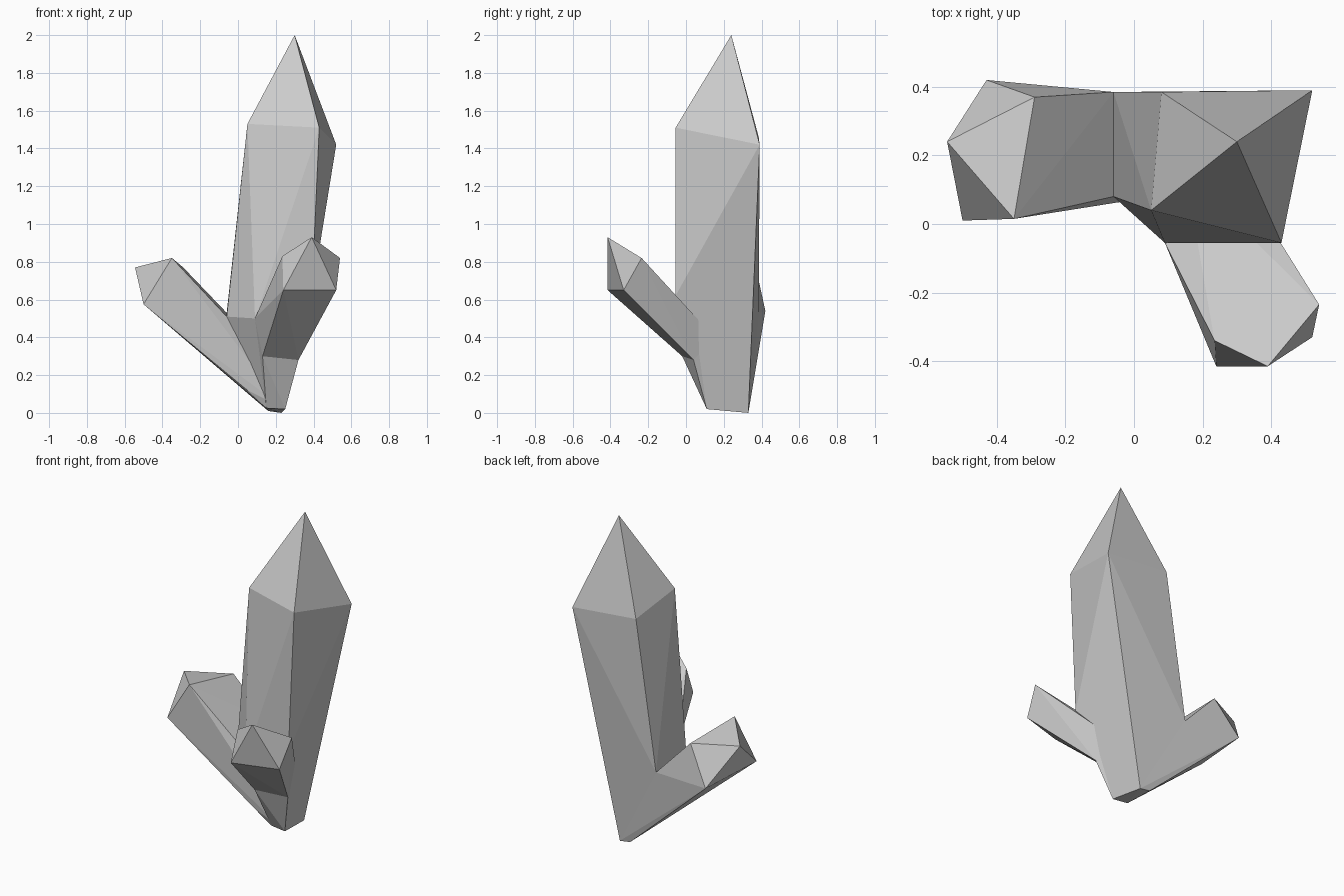
import bpy, bmesh

if "Cube" in bpy.data.objects:
    bpy.data.objects.remove(bpy.data.objects["Cube"])


def crystal(name, points):
    """Flat-faceted convex crystal spanning a few corner points."""
    bm = bmesh.new()
    for p in points:
        bm.verts.new(p)
    res = bmesh.ops.convex_hull(bm, input=bm.verts[:])
    loose = [v for v in bm.verts if not v.link_faces]
    bmesh.ops.delete(bm, geom=loose, context='VERTS')
    bmesh.ops.dissolve_limit(bm, angle_limit=0.02, verts=bm.verts[:], edges=bm.edges[:])
    bmesh.ops.recalc_face_normals(bm, faces=bm.faces[:])
    me = bpy.data.meshes.new(name)
    bm.to_mesh(me)
    bm.free()
    ob = bpy.data.objects.new(name, me)
    bpy.context.collection.objects.link(ob)
    return ob


# shared root and the creases where the crystals meet
root = [(0.15, 0.12, 0.025), (0.25, 0.11, 0.02), (0.23, 0.33, 0.0), (0.16, 0.33, 0.01)]
left_crease = [(-0.06, 0.08, 0.51), (-0.06, 0.385, 0.53)]
front_crease = [(0.09, -0.055, 0.50), (0.39, -0.055, 0.62)]

# tall main crystal: tip and four shoulders
crystal("main_crystal", root + left_crease + front_crease + [
    (0.30, 0.24, 2.0),
    (0.05, 0.04, 1.53), (0.43, -0.055, 1.51), (0.52, 0.39, 1.42), (0.08, 0.385, 1.46)])

# left leaning crystal
crystal("left_crystal", root + left_crease + [
    (-0.545, 0.24, 0.77),
    (-0.35, 0.015, 0.82), (-0.29, 0.37, 0.77), (-0.43, 0.42, 0.54), (-0.50, 0.01, 0.575),
    (0.05, 0.09, 0.12)])

# front leaning crystal, narrowing to the root below its kink
kink = [(0.13, -0.02, 0.30), (0.32, 0.04, 0.28)]
inner = [(0.15, 0.15, 0.40), (0.30, 0.15, 0.40)]
crystal("front_crystal", front_crease + kink + inner + [
    (0.39, -0.415, 0.93),
    (0.54, -0.235, 0.82), (0.52, -0.33, 0.65), (0.24, -0.415, 0.65), (0.235, -0.34, 0.83)])
crystal("front_crystal_foot", root[:2] + kink + inner + front_crease[:1])
